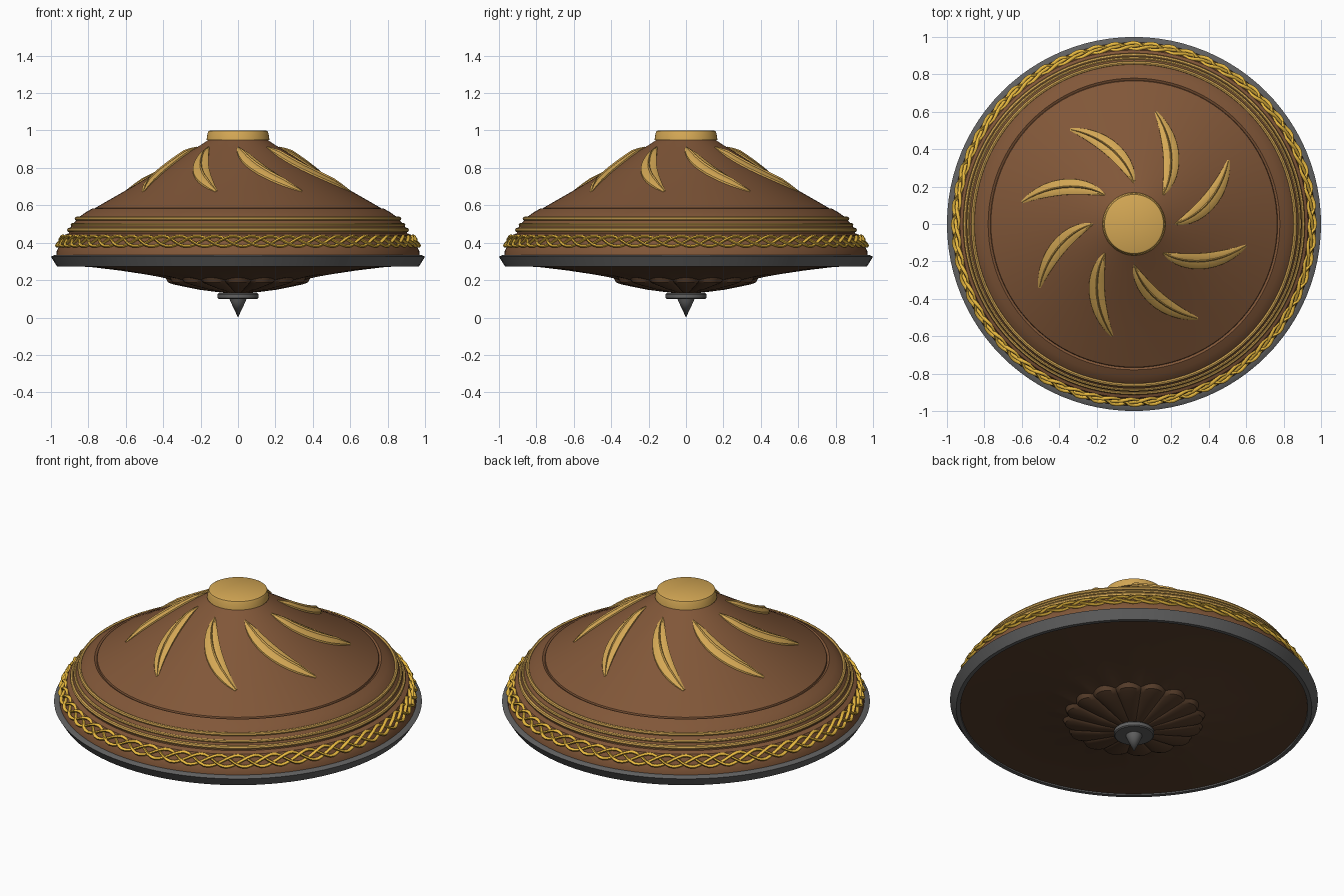
import bpy, bmesh
from math import sin, cos, pi, radians, exp, atan2

if "Cube" in bpy.data.objects:
    bpy.data.objects.remove(bpy.data.objects["Cube"])


def material(name, rgb):
    m = bpy.data.materials.new(name)
    m.diffuse_color = (*rgb, 1)
    m.use_nodes = True
    m.node_tree.nodes["Principled BSDF"].inputs["Base Color"].default_value = m.diffuse_color
    return m


BROWN = material("brown", (0.22, 0.095, 0.04))
DARK = material("dark_brown", (0.10, 0.05, 0.025))
GOLD = material("gold", (0.66, 0.39, 0.09))
BRIGHT = material("bright_gold", (0.80, 0.48, 0.05))
STEEL = material("steel", (0.12, 0.12, 0.12))


def make(name, verts, faces, mat, angle=35):
    me = bpy.data.meshes.new(name)
    me.from_pydata(verts, [], faces)
    bm = bmesh.new()
    bm.from_mesh(me)
    bmesh.ops.remove_doubles(bm, verts=bm.verts, dist=1e-5)
    bmesh.ops.recalc_face_normals(bm, faces=bm.faces)
    bm.to_mesh(me)
    bm.free()
    ob = bpy.data.objects.new(name, me)
    bpy.context.collection.objects.link(ob)
    me.materials.append(mat)
    bpy.ops.object.select_all(action='DESELECT')
    ob.select_set(True)
    bpy.context.view_layer.objects.active = ob
    bpy.ops.object.shade_smooth_by_angle(angle=radians(angle))
    return ob


def grid(nu, nv, wrap_u=False, wrap_v=False):
    return [(i * nv + j, i * nv + (j + 1) % nv,
             (i + 1) % nu * nv + (j + 1) % nv, (i + 1) % nu * nv + j)
            for i in range(nu if wrap_u else nu - 1)
            for j in range(nv if wrap_v else nv - 1)]


def lathe(name, profile, mat, n=96, closed=False):
    verts = [(r * cos(2 * pi * i / n), r * sin(2 * pi * i / n), z)
             for i in range(n) for r, z in profile]
    return make(name, verts, grid(n, len(profile), True, closed), mat)


# Turned wooden body with a stepped shoulder
UPPER = [(0.15, 0.955), (0.20, 0.922), (0.28, 0.873), (0.40, 0.798), (0.57, 0.697), (0.765, 0.585)]
lathe("body", UPPER + [(0.768, 0.576), (0.78, 0.582), (0.815, 0.562), (0.85, 0.537),
      (0.868, 0.515), (0.885, 0.498), (0.90, 0.475), (0.905, 0.45), (0.93, 0.44),
      (0.945, 0.41), (0.96, 0.375), (0.97, 0.355), (0.972, 0.31)], BROWN)

# Cap, steel rim and tip
lathe("cap", [(0, 1), (0.15, 1), (0.158, 0.996), (0.163, 0.985), (0.168, 0.95), (0, 0.945)], GOLD, 64)
lathe("rim", [(0.965, 0.335), (0.98, 0.335), (1, 0.325), (0.967, 0.272), (0.945, 0.272),
      (0.94, 0.29)], STEEL, closed=True)
lathe("tip_collar", [(0, 0.13), (0.105, 0.13), (0.11, 0.124), (0.11, 0.105), (0.103, 0.1), (0, 0.1)], STEEL, 48)
lathe("tip_spike", [(0, 0.105), (0.045, 0.1), (0.04, 0.085), (0, 0)], STEEL, 32)

# Plain gold bands
for k, (r, z, t) in enumerate([(0.862, 0.528, 0.011), (0.886, 0.496, 0.009), (0.902, 0.468, 0.012)]):
    lathe(f"gold_band_{k}", [(r + t * cos(a * pi / 4), z + t * sin(a * pi / 4)) for a in range(8)],
          GOLD, closed=True)


# Braided gold strands lying on the sloping shoulder
def strand(k, n=256, m=6, waves=20):
    verts = []
    for i in range(n):
        a = 2 * pi * i / n
        p = waves * a + 2 * pi * k / 3
        s = 0.027 * sin(p)
        r, z = 0.951 - 0.55 * s + 0.006 * sin(2 * p), 0.408 + s
        for j in range(m):
            b = 2 * pi * j / m
            rr = r + 0.010 * cos(b)
            verts.append((rr * cos(a), rr * sin(a), z + 0.009 * sin(b)))
    make(f"braid_strand_{k}", verts, grid(n, m, True, True), BRIGHT, 60)


for k in range(3):
    strand(k)


# Swirling ridged leaves resting on the cone
def height(r):
    for (r0, z0), (r1, z1) in zip(UPPER, UPPER[1:]):
        if r <= r1:
            return z0 + (z1 - z0) * (r - r0) / (r1 - r0)
    return UPPER[-1][1]


WIDTH = [0.004, 0.019, 0.030, 0.037, 0.041, 0.043, 0.043, 0.041, 0.037, 0.030, 0.020, 0.007]
SECTION = [(-1, -0.01), (-0.97, 0.010), (-0.5, 0.020), (-0.12, 0.020), (0, 0.029),
           (0.12, 0.020), (0.5, 0.020), (0.97, 0.010), (1, -0.01)]


def leaf(k):
    def centre(t):
        r = 0.22 + 0.39 * t
        a = k * pi / 4 + radians(34) * t ** 1.05
        return r * cos(a), r * sin(a)
    n, m, verts = len(WIDTH), len(SECTION), []
    for i, w in enumerate(WIDTH):
        t = i / (n - 1)
        x, y = centre(t)
        x0, y0 = centre(max(t - 0.02, 0))
        x1, y1 = centre(t + 0.02)
        d = atan2(y1 - y0, x1 - x0)
        for u, h in SECTION:
            px, py = x - sin(d) * w * u, y + cos(d) * w * u
            lift = h * (min(1, w / 0.03) if h > 0 else 1)
            verts.append((px, py, height((px * px + py * py) ** 0.5) + lift))
    faces = grid(n, m) + [tuple(range(m)), tuple(range((n - 1) * m, n * m))]
    make(f"leaf_{k}", verts, faces, GOLD)


for k in range(8):
    leaf(k)

# Underside: fluted flower around the tip, creases fading towards the rim
N, LOBES = 256, 16
STEPS = [0, 0.2, 0.45, 0.7, 0.92, 1.0]
OUTER = [0.02, 0.12, 0.25, 0.45, 0.7, 1.0]
verts = []
for i in range(N):
    a = 2 * pi * i / N
    lobe = abs(cos(LOBES * a / 2))
    edge = 0.345 + 0.03 * lobe
    for t in STEPS:
        r = 0.06 + (edge - 0.06) * t
        drop = 0.014 * (lobe ** 0.6) * min(1, t * 2) + 0.008 * t
        verts.append((r * cos(a), r * sin(a), 0.13 + 0.24 * (r - 0.06) - drop * (0.8 if t == 1 else 1)))
    for t in OUTER:
        r = edge + (0.955 - edge) * t
        z = 0.205 + 0.075 * (1 - (1 - t) ** 1.6) + 0.014 * (lobe - 0.5) * exp(-4 * t) * (1 - t)
        verts.append((r * cos(a), r * sin(a), z))
make("underside", verts, grid(N, len(STEPS) + len(OUTER), True), DARK)
